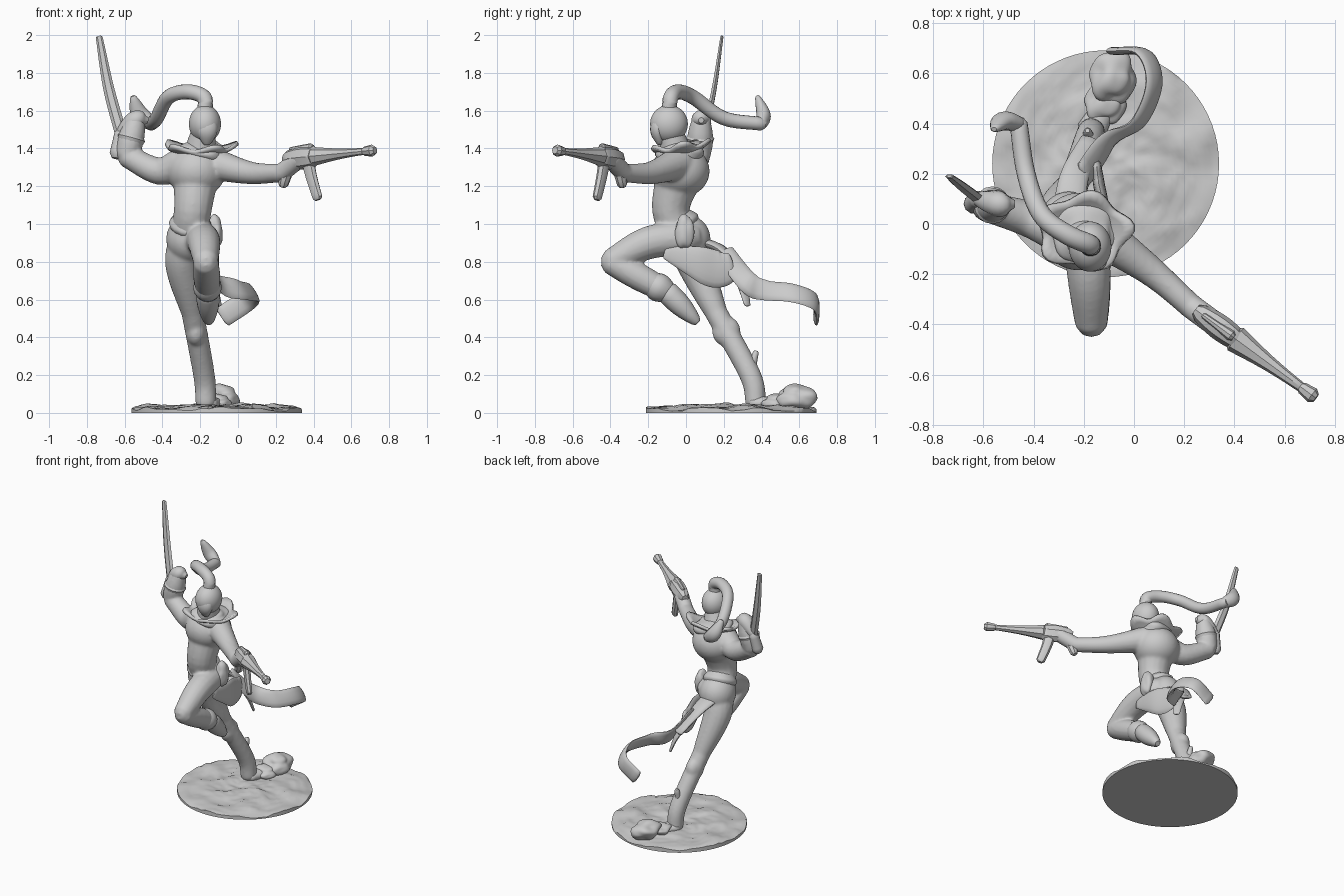
import bpy, bmesh, math
from mathutils import Vector, noise

default_cube = bpy.data.objects.get("Cube")
if default_cube:
    bpy.data.objects.remove(default_cube, do_unlink=True)

grey = bpy.data.materials.new("stone grey")
grey.use_nodes = True
stone_colour = (.6, .6, .6, 1)
grey.diffuse_color = stone_colour
grey.node_tree.nodes["Principled BSDF"].inputs["Base Color"].default_value = stone_colour

UP = Vector((0, 0, 1))
FRONT = Vector((0, -1, 0))
SIDE = Vector((1, 0, 0))


def finish(name, mesh_builder, angle=50):
    """Turn a bmesh into a shaded object."""
    bmesh.ops.recalc_face_normals(mesh_builder, faces=mesh_builder.faces)
    mesh = bpy.data.meshes.new(name)
    mesh_builder.to_mesh(mesh)
    mesh_builder.free()
    part = bpy.data.objects.new(name, mesh)
    bpy.context.collection.objects.link(part)
    mesh.materials.append(grey)
    bpy.ops.object.select_all(action='DESELECT')
    part.select_set(True)
    bpy.context.view_layer.objects.active = part
    bpy.ops.object.shade_smooth_by_angle(angle=math.radians(angle))
    return part


def smooth_path(points, steps):
    """Catmull-Rom curve through the points."""
    points = [Vector(point) for point in points]
    first = points[0] * 2 - points[1]
    last = points[-1] * 2 - points[-2]
    padded = [first] + points + [last]
    path = []
    for a, b, c, d in zip(padded, padded[1:], padded[2:], padded[3:]):
        for step in range(steps):
            t = step / steps
            path.append(b + ((c - a) * t + (a * 2 - b * 5 + c * 4 - d) * t ** 2
                             + (b * 3 - a - c * 3 + d) * t ** 3) / 2)
    return path + [points[-1]]


def bridge(mesh_builder, rings):
    for lower, upper in zip(rings, rings[1:]):
        for k in range(len(lower)):
            mesh_builder.faces.new((lower[k - 1], lower[k], upper[k], upper[k - 1]))


def add_limb(mesh_builder, points, start, end, bulge=0, flat=1, up=UP, sides=16, steps=6):
    """Tapered, round-ended tube; flat is its height over its width."""
    path = smooth_path(points, steps)
    count = len(path) - 1
    radii = [start + (end - start) * i / count + bulge * math.sin(math.pi * i / count)
             for i in range(count + 1)]
    # short extra rings round off both ends
    reach = .6 * min(1, flat)
    head = path[0] + (path[0] - path[1]).normalized() * start * reach
    tail = path[-1] + (path[-1] - path[-2]).normalized() * end * reach
    path = [head] + path + [tail]
    radii = [start * .6] + radii + [end * .6]
    rings = []
    for i, (centre, radius) in enumerate(zip(path, radii)):
        along = path[min(i + 1, len(path) - 1)] - path[max(i - 1, 0)]
        across = up.cross(along).normalized()
        over = along.cross(across).normalized() * flat
        turns = [math.tau * k / sides for k in range(sides)]
        rings.append([mesh_builder.verts.new(
            centre + (across * math.cos(turn) + over * math.sin(turn)) * radius) for turn in turns])
    bridge(mesh_builder, rings)
    mesh_builder.faces.new(rings[0])
    mesh_builder.faces.new(rings[-1])


def add_blob(mesh_builder, centre, size, rough=0):
    """Ellipsoid, roughened for rocks and pouches."""
    made = bmesh.ops.create_icosphere(mesh_builder, subdivisions=4, radius=1)
    for vert in made["verts"]:
        lump = 1 + rough * noise.noise(vert.co * 1.2)
        vert.co = Vector(centre) + vert.co * Vector(size) * lump


def limb(name, points, start, end, angle=50, **options):
    mesh_builder = bmesh.new()
    add_limb(mesh_builder, points, start, end, **options)
    return finish(name, mesh_builder, angle)


def blob(name, centre, size, rough=0):
    mesh_builder = bmesh.new()
    add_blob(mesh_builder, centre, size, rough)
    return finish(name, mesh_builder)


# Joints of the pose
pelvis = Vector((-.26, 0, .92))
waist = Vector((-.24, -.08, 1.07))
chest = Vector((-.22, -.03, 1.28))
skull = Vector((-.175, -.09, 1.53))
planted_knee = Vector((-.24, .16, .53))
planted_ankle = Vector((-.18, .34, .2))
planted_heel = Vector((-.17, .37, .05))
raised_knee = Vector((-.17, -.4, .8))
raised_ankle = Vector((-.16, -.1, .64))
sword_elbow = Vector((-.59, .07, 1.36))
sword_fist = Vector((-.54, .08, 1.55))
gun_hand = Vector((.23, -.33, 1.34))
gun_wrist = Vector((.23, -.33, 1.27))
gun_tip = Vector((.72, -.69, 1.39))

# Body: trunk, arms and legs blended into one skin
trunk = bmesh.new()
add_blob(trunk, pelvis, (.12, .13, .13))
add_blob(trunk, chest, (.155, .155, .14))
add_limb(trunk, [pelvis, waist, chest], .11, .13, bulge=-.02, up=FRONT)
add_limb(trunk, [chest, skull], .1, .06, up=FRONT)
add_limb(trunk, [pelvis, (-.29, .05, .78), planted_knee], .1, .06, bulge=.015, up=FRONT)
add_blob(trunk, planted_knee.lerp(planted_ankle, .3), (.055, .075, .08))
add_limb(trunk, [planted_knee, planted_ankle, planted_heel], .06, .055, up=FRONT)
add_limb(trunk, [(-.2, .02, .93), (-.18, -.2, .9), raised_knee], .09, .065, bulge=.01, up=SIDE)
add_limb(trunk, [raised_knee, raised_ankle], .065, .06, bulge=.01, up=SIDE)
add_limb(trunk, [(-.3, -.03, 1.32), (-.42, .02, 1.28), sword_elbow], .085, .06)
add_limb(trunk, [sword_elbow, sword_fist], .06, .05, bulge=.015, up=FRONT)
add_limb(trunk, [(-.14, -.04, 1.32), (.07, -.19, 1.27), gun_wrist], .09, .05, bulge=-.01)
add_limb(trunk, [gun_wrist, gun_hand.lerp(gun_tip, .2)], .05, .05)
body = finish("body", trunk)
blend = body.modifiers.new("blend", 'REMESH')
blend.mode = 'VOXEL'
blend.voxel_size = .01
blend.use_smooth_shade = True
soften = body.modifiers.new("soften", 'SMOOTH')
soften.iterations = 6

# Hooded head and pointed mask
blob("head", skull, (.085, .1, .1))
limb("face_mask", [(-.165, -.14, 1.43), (-.165, -.15, 1.5), (-.17, -.13, 1.57)], .025, .04,
     bulge=.025, flat=.7, up=FRONT)

# Scarf and flared, jagged collar, higher at the back
blob("scarf", chest + Vector((.03, -.01, .1)), (.13, .12, .06), .3)
collar_mesh = bmesh.new()
collar_points = 40
collar_rings = []
for level in range(4):
    ring = []
    for k in range(collar_points):
        turn = math.tau * k / collar_points
        wave = math.sin(turn * 5 + 1) * level / 3
        spread = .08 + .034 * level + .02 * wave
        ring.append(collar_mesh.verts.new(
            (chest.x + .02 + spread * math.cos(turn), chest.y + spread * .8 * math.sin(turn),
             1.36 + level * .018 + .015 * wave + .1 * spread * math.sin(turn))))
    collar_rings.append(ring)
bridge(collar_mesh, collar_rings)
collar = finish("collar", collar_mesh)
thickness = collar.modifiers.new("thickness", 'SOLIDIFY')
thickness.thickness = .02
thickness.offset = 0

# Long tail of hair and its tuft
hair_end = Vector((-.46, .4, 1.53))
limb("hair_tail", [skull + UP * .06, (-.18, -.08, 1.67), (-.27, -.04, 1.7), (-.37, .04, 1.67),
                   (-.43, .2, 1.56), hair_end], .042, .036)
limb("hair_tuft", [hair_end, (-.52, .41, 1.58), (-.555, .38, 1.67)], .036, .018, bulge=.02,
     flat=.8, up=FRONT)

# Sword and the fist around it
grip = Vector((-.62, .1, 1.48))
limb("sword_blade", [grip, (-.685, .15, 1.72), (-.735, .19, 1.99)], .032, .018, bulge=.004,
     flat=.5, up=FRONT, sides=6, angle=25)
limb("sword_grip", [(-.64, .08, 1.37), grip], .04, .034, up=FRONT, sides=10)
limb("sword_hand", [grip, sword_fist, sword_fist + SIDE * .05], .03, .025, bulge=.025, sides=10)
limb("sword_cuff", [sword_elbow.lerp(sword_fist, .2), sword_elbow.lerp(sword_fist, .5)],
     .055, .075, up=FRONT)


def along_gun(amount):
    return gun_hand.lerp(gun_tip, amount)


# Long gun in line with the outstretched arm
aim = gun_tip - gun_hand
limb("gun_body", [along_gun(.07), along_gun(.36)], .038, .045, bulge=.01, flat=1.2,
     sides=8, angle=35)
limb("gun_barrel", [along_gun(.36), along_gun(.9)], .055, .02, bulge=-.006, flat=.9,
     sides=8, angle=35)
limb("gun_muzzle", [along_gun(.9), along_gun(.98)], .025, .032, sides=8, angle=35)
limb("gun_sight", [along_gun(.1) + UP * .05, along_gun(.32) + UP * .05], .012, .022,
     sides=8, angle=35)
limb("gun_magazine", [along_gun(.28), along_gun(.32) - UP * .1, along_gun(.39) - UP * .22],
     .04, .03, flat=.7, up=aim.cross(UP), sides=8, angle=35)
limb("gun_stock", [along_gun(.1), along_gun(.02) - UP * .13], .04, .028,
     up=aim, sides=8, angle=35)

# Boots
raised_toe = Vector((-.155, .05, .49))
limb("raised_boot", [raised_ankle, raised_toe], .06, .03, bulge=.012, up=SIDE)
limb("raised_cuff", [raised_ankle.lerp(raised_knee, .3), raised_ankle], .06, .06,
     bulge=.016, up=SIDE)
limb("planted_shin_guard", [planted_heel, planted_ankle, (-.185, .37, .32)], .05, .015, up=FRONT)
limb("planted_foot", [planted_heel, (-.1, .5, .05)], .06, .04, flat=.7)

# Belt, pouch and coat tails
limb("belt", [waist.lerp(pelvis, .6), waist.lerp(pelvis, .4)], .11, .11, bulge=.006, up=FRONT)
blob("belt_pouch", (-.12, -.01, .96), (.04, .05, .09), .2)
limb("side_flap", [(-.12, -.11, .85), (-.12, .05, .8), (-.14, .16, .76), (-.15, .24, .77)],
     .008, .018, bulge=.01, flat=4.2)
limb("back_flap", [pelvis, (-.24, .18, .87), (-.17, .33, .73)], .07, .045, flat=.4)
limb("flap_tip", [(-.17, .26, .76), (-.13, .3, .67), (-.1, .325, .57)], .05, .02, flat=.4)

# Trailing ribbon, tilted outwards at its lower edge
limb("ribbon", [(-.2, .2, .85), (-.1, .33, .69), (.02, .41, .65), (.08, .56, .635),
                (.04, .68, .59), (-.08, .69, .51)], .016, .016, flat=3.6, sides=12,
     up=Vector((-.5, 0, .8)))

# Round ground with an uneven top
ground = bmesh.new()
segments, ring_count, ground_radius = 72, 26, .452
ground_centre = Vector((-.113, .24, 0))


def ground_ring(amount, bumpy):
    ring = []
    for k in range(segments):
        turn = math.tau * k / segments
        spot = ground_centre + Vector((math.cos(turn), math.sin(turn), 0)) * ground_radius * amount
        if bumpy:
            height = .036 + noise.noise(spot * 7) * .024 + noise.noise(spot * 24) * .008
            spot.z = max(.01, height - .015 * amount ** 9)
        ring.append(ground.verts.new(spot))
    return ring


ground_rings = [ground_ring(1, False)]
ground_rings += [ground_ring(i / ring_count, True) for i in range(ring_count, 0, -1)]
bridge(ground, ground_rings)
ground.faces.new(ground_rings[0])
ground.faces.new(ground_rings[-1])
finish("ground_disc", ground, 60)

# Rocks by the planted foot
blob("large_rock", (-.08, .58, .085), (.09, .1, .065), .35)
blob("small_rock", (-.11, .48, .06), (.08, .08, .04), .35)
